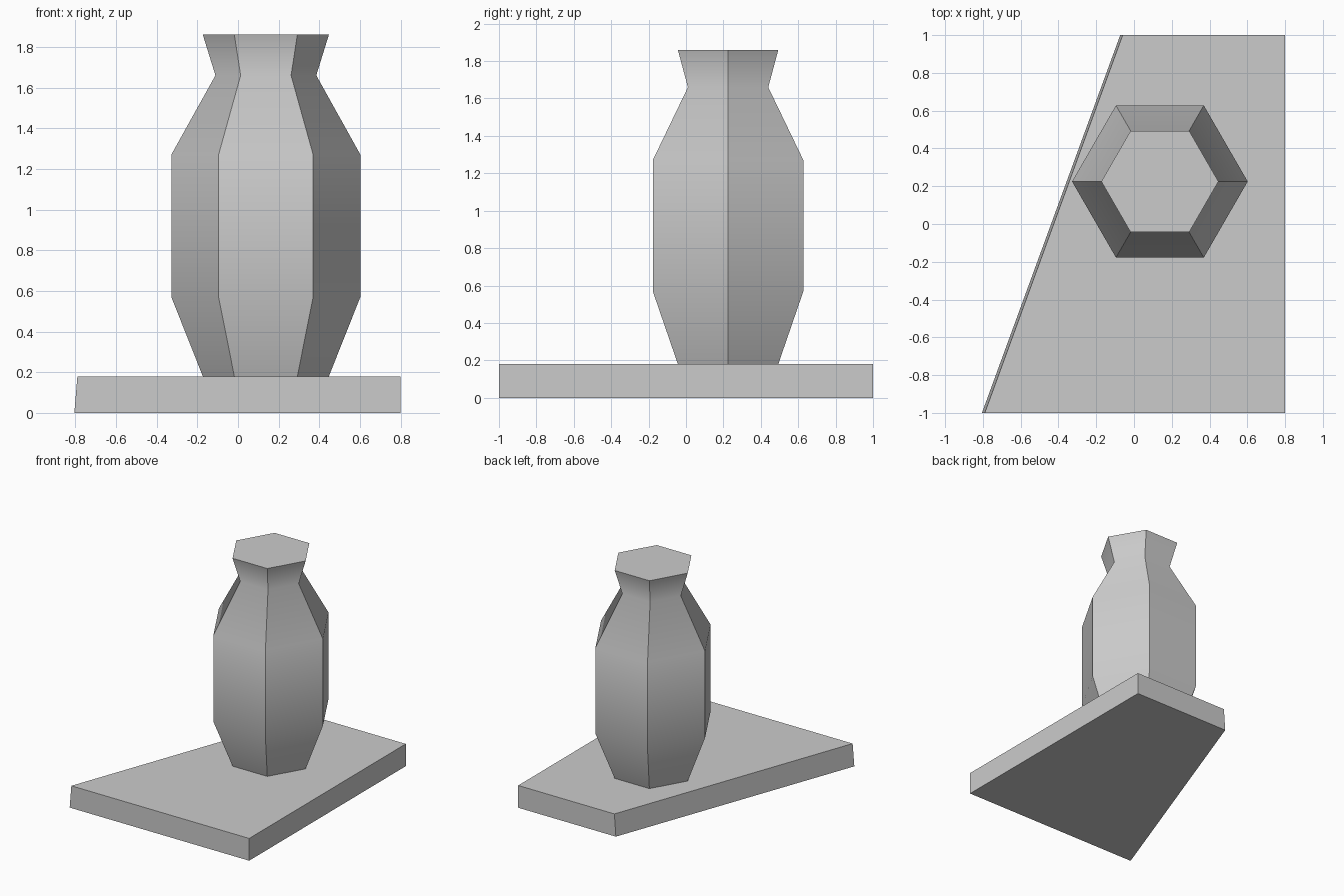
import bpy, bmesh, math

cube = bpy.data.objects.get("Cube")
if cube:
    bpy.data.objects.remove(cube, do_unlink=True)

# One plain grey for everything
grey = bpy.data.materials.new("plain grey")
grey.use_nodes = True
colour = (0.6, 0.6, 0.6, 1)
grey.diffuse_color = colour
grey.node_tree.nodes["Principled BSDF"].inputs["Base Color"].default_value = colour


def loft(name, rings):
    """Join rings of equal point count with side faces and close both ends."""
    bm = bmesh.new()
    loops = [[bm.verts.new(p) for p in ring] for ring in rings]
    n = len(loops[0])
    for low, high in zip(loops, loops[1:]):
        for i in range(n):
            j = (i + 1) % n
            bm.faces.new((low[i], low[j], high[j], high[i]))
    bm.faces.new(loops[0][::-1])
    bm.faces.new(loops[-1])
    bmesh.ops.recalc_face_normals(bm, faces=bm.faces)
    mesh = bpy.data.meshes.new(name)
    bm.to_mesh(mesh)
    bm.free()
    mesh.materials.append(grey)
    obj = bpy.data.objects.new(name, mesh)
    bpy.context.collection.objects.link(obj)
    return obj


def hexagon(radius, z):
    return [(radius * math.cos(math.tau * i / 6),
             radius * math.sin(math.tau * i / 6), z) for i in range(6)]


def slab_outline(front_left, back_left, z):
    return [(front_left, -1, z), (0.8, -1, z), (0.8, 1, z), (back_left, 1, z)]


# Slab with one slanted, slightly sloping left side
slab_top = 0.18
loft("base_slab", [slab_outline(-0.805, -0.073, 0),
                   slab_outline(-0.79, -0.06, slab_top)])

# Six-sided vase: foot, belly, shoulder, neck, rim
profile = [(0.31, slab_top), (0.465, 0.57), (0.465, 1.27), (0.248, 1.66), (0.31, 1.86)]
vase = loft("vase", [hexagon(r, z) for r, z in profile])
vase.location = (0.137, 0.225, 0)

# Smooth along the profile, sharp along the six corners
bpy.ops.object.select_all(action='DESELECT')
vase.select_set(True)
bpy.context.view_layer.objects.active = vase
bpy.ops.object.shade_smooth_by_angle(angle=math.radians(45))
